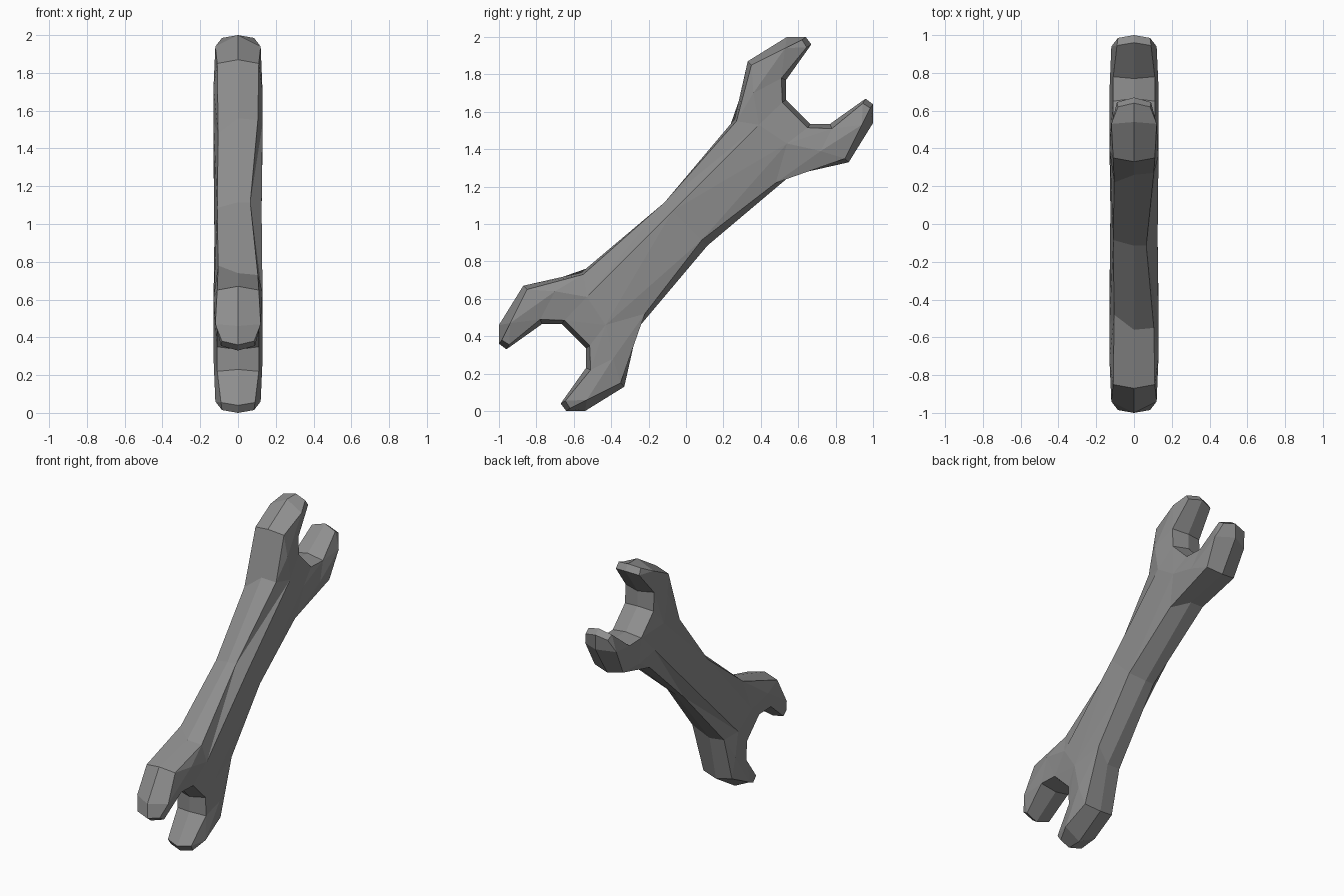
import bpy
import bmesh

cube = bpy.data.objects.get("Cube")
if cube:
    bpy.data.objects.remove(cube)

# Grey metal
steel = bpy.data.materials.new("steel_grey")
steel.use_nodes = True
colour = (0.27, 0.27, 0.27, 1)
steel.diffuse_color = colour
steel.node_tree.nodes["Principled BSDF"].inputs["Base Color"].default_value = colour

# Mid-thickness outline from the handle's middle to the notch of the jaw (y, height)
ridge = [(-.115, .115), (.26, .56), (.33, .87), (.54, 1), (.64, 1), (.67, .96), (.535, .77), (.535, .665)]
# Matching edge of the broad face (x, y, height)
rim = [(.065, -.115, .115), (.105, .27, .55), (.11, .35, .85), (.12, .53, .94),
       (.085, .62, .985), (.09, .645, .945), (.11, .51, .78), (.11, .515, .65)]

# The second jaw mirrors the first across the handle's axis
ridge += [(b, a) for a, b in reversed(ridge)]
rim += [(x, b, a) for x, a, b in reversed(rim)]
rim[14] = (.105, .48, .22)
rim[15] = (.11, .085, -.085)

# Raised points on the broad face
inner = {"jaw_a": (.13, .36, .70), "neck_a": (.13, .39, .53), "neck_b": (.13, .54, .43),
         "jaw_b": (.13, .72, .39), "handle": (.125, -.07, .07)}

# Facets of the broad face: a hub and the points fanned round it
fans = [("jaw_a", [1, 2, 3, 6, 7, "neck_a", 1]),
        ("jaw_b", [9, 12, 13, 14, "neck_b", 9]),
        (3, [4, 5, 6]), (12, [9, 10, 11]),
        ("neck_a", [7, "neck_b", "handle", 0, 1]),
        ("neck_b", [7, 8, 9]),
        ("neck_b", [14, 15, "handle"])]

bm = bmesh.new()


def add_quarter(transform):
    """Adds one broad face of one end, with its half of the edge wall."""
    def vert(p):
        x, y, z = transform(*p)
        return bm.verts.new((x, y, z + 1))
    points = {k: vert(p) for k, p in list(enumerate(rim)) + list(inner.items())}
    middle = [vert((0, a, b)) for a, b in ridge]
    for hub, ring in fans:
        for p, q in zip(ring, ring[1:]):
            bm.faces.new((points[hub], points[p], points[q]))
    for i in range(len(rim) - 1):
        bm.faces.new((points[i], points[i + 1], middle[i + 1], middle[i]))


# Both ends and both broad faces
for side in (lambda x, y, z: (x, y, z), lambda x, y, z: (-x, z, y)):
    add_quarter(side)
    add_quarter(lambda x, y, z: side(x, -z, -y))

bmesh.ops.remove_doubles(bm, verts=bm.verts, dist=0.001)
bmesh.ops.recalc_face_normals(bm, faces=bm.faces)
mesh = bpy.data.meshes.new("wrench")
bm.to_mesh(mesh)
bm.free()
mesh.materials.append(steel)
wrench = bpy.data.objects.new("wrench", mesh)
bpy.context.collection.objects.link(wrench)
